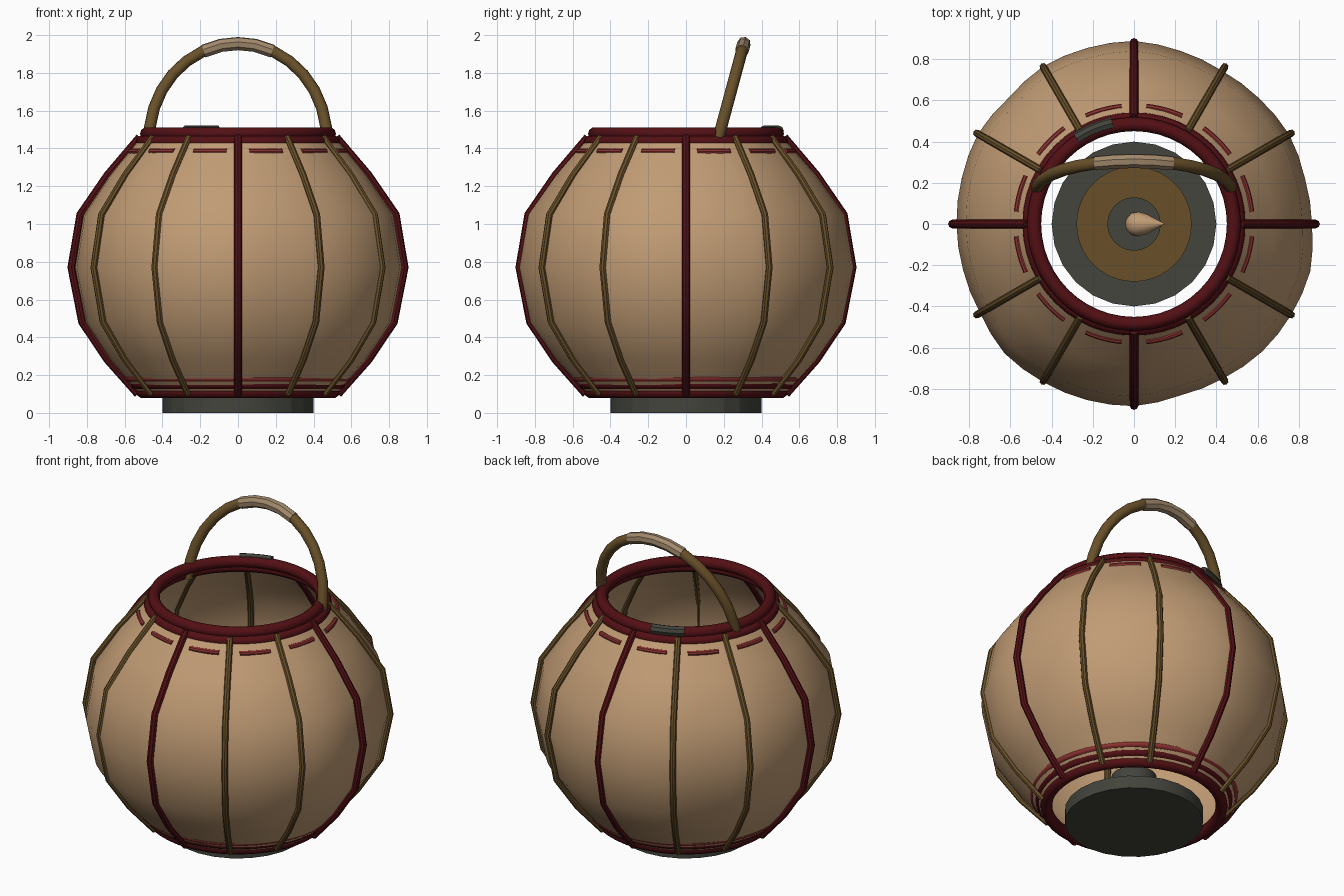
import bpy, math, random
from mathutils import Vector

random.seed(4)
cube = bpy.data.objects.get("Cube")
if cube:
    bpy.data.objects.remove(cube)


def material(name, rgb):
    m = bpy.data.materials.new(name)
    m.use_nodes = True
    m.diffuse_color = (*rgb, 1)
    m.node_tree.nodes["Principled BSDF"].inputs["Base Color"].default_value = (*rgb, 1)
    return m


PAPER = material("paper tan", (0.53, 0.33, 0.175))
RED = material("dark red", (0.085, 0.005, 0.007))
TRIM = material("faded red", (0.27, 0.032, 0.03))
WOOD = material("brown wood", (0.14, 0.08, 0.022))
METAL = material("dark grey", (0.055, 0.058, 0.045))
WRAP = material("pale wrap", (0.36, 0.25, 0.15))


def finish(ob, name, mat, angle=40):
    ob.name = name
    ob.data.materials.clear()
    ob.data.materials.append(mat)
    bpy.ops.object.select_all(action='DESELECT')
    ob.select_set(True)
    bpy.context.view_layer.objects.active = ob
    bpy.ops.object.shade_smooth_by_angle(angle=math.radians(angle))
    return ob


def build(name, verts, faces, mat, angle=40):
    me = bpy.data.meshes.new(name)
    me.from_pydata(verts, [], faces)
    me.update()
    ob = bpy.data.objects.new(name, me)
    bpy.context.collection.objects.link(ob)
    return finish(ob, name, mat, angle)


def tube(name, points, radius, mat, sides=10):
    """Round rod along a planar path, mitred at each bend."""
    pts = [Vector(p) for p in points]
    normal = (pts[1] - pts[0]).cross(pts[-1] - pts[len(pts) // 2]).normalized()
    verts, faces = [], []
    for i, p in enumerate(pts):
        along = (pts[min(i + 1, len(pts) - 1)] - pts[max(i - 1, 0)]).normalized()
        side = normal.cross(along)
        for k in range(sides):
            a = math.tau * k / sides
            verts.append(p + radius * (math.cos(a) * normal + math.sin(a) * side))
    for i in range(len(pts) - 1):
        for k in range(sides):
            n = (k + 1) % sides
            faces.append((i * sides + k, i * sides + n,
                          (i + 1) * sides + n, (i + 1) * sides + k))
    faces.append(tuple(reversed(range(sides))))
    faces.append(tuple(range((len(pts) - 1) * sides, len(pts) * sides)))
    return build(name, verts, faces, mat)


def ring(name, radius, thickness, z, mat):
    bpy.ops.mesh.primitive_torus_add(major_radius=radius, minor_radius=thickness,
                                     major_segments=48, minor_segments=10,
                                     location=(0, 0, z))
    return finish(bpy.context.object, name, mat, 60)


def disc(name, radius, low, high, mat, sides):
    bpy.ops.mesh.primitive_cylinder_add(vertices=sides, radius=radius, depth=high - low,
                                        location=(0, 0, (low + high) / 2))
    return finish(bpy.context.object, name, mat, 15)


# Bulging outline shared by the ribs and the paper: radius, height
OUTLINE = [(0.53, 0.10), (0.69, 0.28), (0.825, 0.48), (0.882, 0.77),
           (0.835, 1.05), (0.69, 1.26), (0.52, 1.46)]

# Paper shell, slightly uneven around its waist
SEGMENTS = 48
bumps = [random.uniform(-0.02, 0.016) for _ in range(SEGMENTS // 2)]
verts, faces = [], []
for row, (r, z) in enumerate(OUTLINE):
    for k in range(SEGMENTS):
        a = math.tau * k / SEGMENTS
        bump = (bumps[k // 2] + bumps[((k + 1) // 2) % len(bumps)]) / 2
        swell = math.sin(math.pi * row / (len(OUTLINE) - 1))
        rr = r - 0.006 + bump * swell
        verts.append((rr * math.cos(a), rr * math.sin(a), z))
for i in range(len(OUTLINE) - 1):
    for k in range(SEGMENTS):
        n = (k + 1) % SEGMENTS
        faces.append((i * SEGMENTS + k, i * SEGMENTS + n,
                      (i + 1) * SEGMENTS + n, (i + 1) * SEGMENTS + k))
build("paper_shell", verts, faces, PAPER, 80)

# Twelve ribs, every third one red
for i in range(12):
    a = math.tau * i / 12
    path = [(r * math.cos(a), r * math.sin(a), z) for r, z in OUTLINE]
    red = i % 3 == 0
    tube(f"rib_{i + 1}", path, 0.021 if red else 0.018, RED if red else WOOD, 8)

# Rims at both openings
ring("top_rim_upper", 0.485, 0.034, 1.478, RED)
ring("top_rim_lower", 0.51, 0.032, 1.435, RED)
ring("bottom_rim_lower", 0.505, 0.034, 0.112, RED)
ring("bottom_rim_upper", 0.54, 0.03, 0.155, RED)
ring("bottom_trim", 0.578, 0.022, 0.187, TRIM)


def arc(name, radius, z, start, end, thickness, mat):
    angles = [math.radians(start + (end - start) * k / 6) for k in range(7)]
    path = [(radius * math.cos(a), radius * math.sin(a), z) for a in angles]
    return tube(name, path, thickness, mat, 8)


# Short strips of trim showing between the ribs below the top rim
for i in range(12):
    middle = 15 + 30 * i
    arc(f"top_trim_{i + 1}", 0.572, 1.385, middle - 9, middle + 9, 0.015, TRIM)

# Metal catch on the top rim
arc("rim_catch", 0.5, 1.492, 102, 124, 0.03, METAL)

# Tilted carrying handle with a wrapped grip
def handle_point(t, lift=0):
    h = (0.505 + lift) * math.sin(t)
    return (0.47 * math.cos(t), 0.17 + 0.27 * h, 1.45 + h)


foot = 0.08
steps = 16
path = [handle_point(-foot + (math.pi + 2 * foot) * k / steps) for k in range(steps + 1)]
tube("handle", path, 0.031, WOOD, 12)
grip = [handle_point(math.radians(t)) for t in (67, 79, 90, 101, 113)]
tube("handle_grip", grip, 0.036, WRAP, 8)

# Base, wooden plate and burner
disc("base", 0.40, 0, 0.08, METAL, 24)
disc("base_plate", 0.28, 0.08, 0.11, WOOD, 40)
disc("burner", 0.13, 0.11, 0.30, METAL, 24)

# Flame: a teardrop leaning to one side
SIDES = 16
drop = [(0.03, -0.055), (0.055, -0.03), (0.06, 0), (0.048, 0.045), (0.025, 0.09), (0.003, 0.135)]
verts = [(d, r * math.cos(math.tau * k / SIDES), r * math.sin(math.tau * k / SIDES))
         for r, d in drop for k in range(SIDES)]
faces = [(i * SIDES + k, i * SIDES + (k + 1) % SIDES,
          (i + 1) * SIDES + (k + 1) % SIDES, (i + 1) * SIDES + k)
         for i in range(len(drop) - 1) for k in range(SIDES)]
faces += [tuple(reversed(range(SIDES))),
          tuple(range(len(verts) - SIDES, len(verts)))]
flame = build("flame", verts, faces, PAPER, 60)
flame.location = (0.02, 0, 0.36)
flame.rotation_euler = (0, math.radians(-20), 0)
